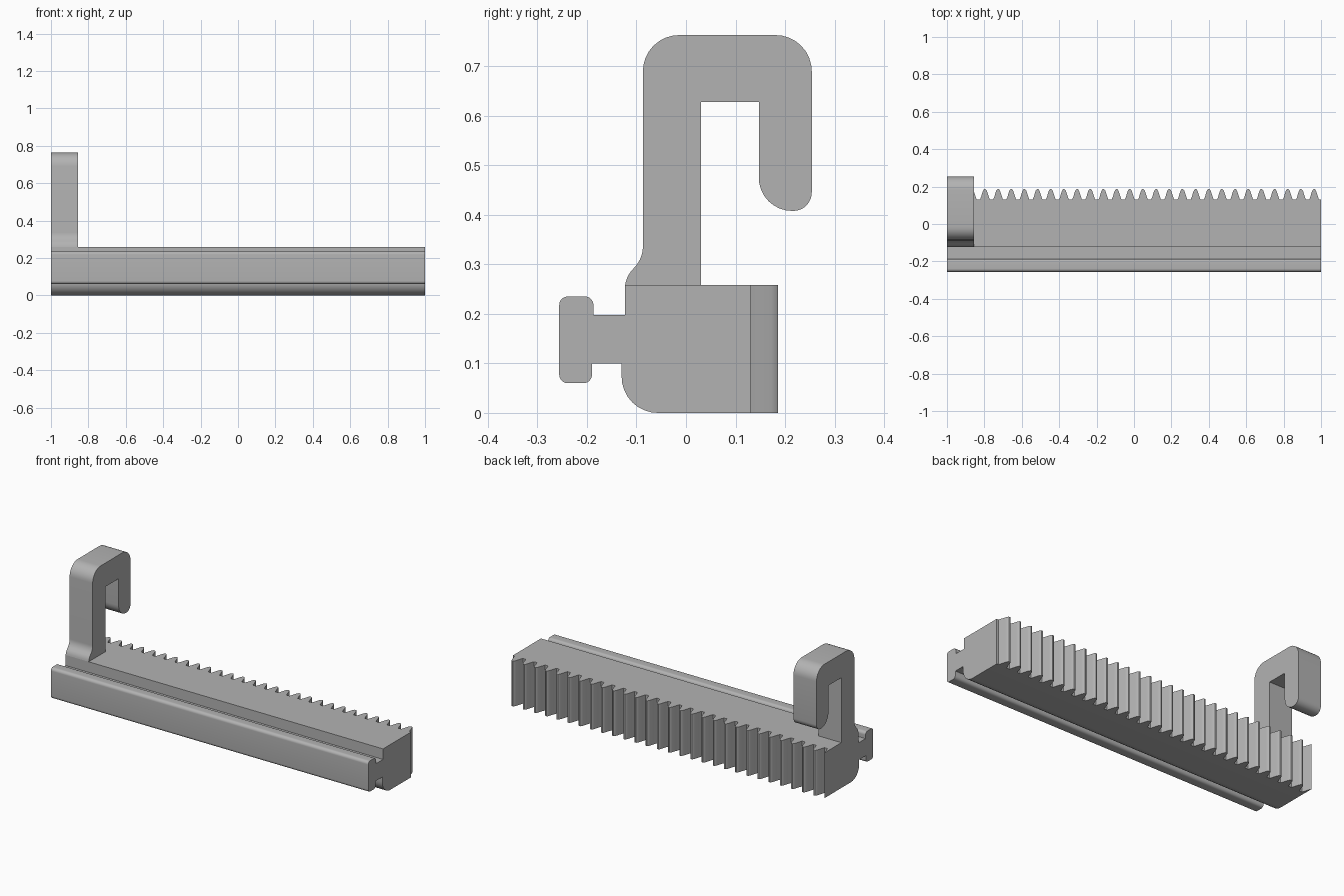
import bpy, bmesh, math
from mathutils import Vector

cube = bpy.data.objects.get("Cube")
if cube:
    bpy.data.objects.remove(cube, do_unlink=True)

grey = bpy.data.materials.new("plain grey")
grey.use_nodes = True
grey.diffuse_color = (0.45, 0.45, 0.45, 1)
grey.node_tree.nodes["Principled BSDF"].inputs["Base Color"].default_value = (0.45, 0.45, 0.45, 1)


def rounded(corners, steps=8):
    """Outline from (u, v, tangent length) corners, each rounded by an exact arc."""
    out = []
    for i, (u, v, d) in enumerate(corners):
        p = Vector((u, v))
        if d == 0:
            out.append(p)
            continue
        to_prev = (Vector(corners[i - 1][:2]) - p).normalized()
        to_next = (Vector(corners[(i + 1) % len(corners)][:2]) - p).normalized()
        w = math.sin(to_prev.angle(to_next) / 2)
        a, b = p + to_prev * d, p + to_next * d
        for k in range(steps + 1):
            t = k / steps
            ka, kp, kb = (1 - t) ** 2, 2 * w * t * (1 - t), t * t
            out.append((a * ka + p * kp + b * kb) / (ka + kp + kb))
    return out


def extrude(name, points, offset):
    """Solid from a closed 3D outline pushed along offset."""
    bm = bmesh.new()
    face = bm.faces.new([bm.verts.new(p) for p in points])
    new = bmesh.ops.extrude_face_region(bm, geom=[face], use_keep_orig=True)["geom"]
    bmesh.ops.translate(bm, vec=offset, verts=[g for g in new if isinstance(g, bmesh.types.BMVert)])
    bmesh.ops.recalc_face_normals(bm, faces=bm.faces)
    mesh = bpy.data.meshes.new(name)
    bm.to_mesh(mesh)
    bm.free()
    mesh.materials.append(grey)
    obj = bpy.data.objects.new(name, mesh)
    bpy.context.collection.objects.link(obj)
    bpy.ops.object.select_all(action='DESELECT')
    obj.select_set(True)
    bpy.context.view_layer.objects.active = obj
    bpy.ops.object.shade_smooth_by_angle(angle=math.radians(28))
    return obj


TOP = 0.258
ROOT = 0.13
BACK = 0.12

# Bar with its T-shaped front rail
bar = rounded([
    (BACK, 0, 0), (-0.13, 0, 0.073), (-0.13, 0.1, 0), (-0.19, 0.1, 0),
    (-0.19, 0.06, 0.017), (-0.256, 0.06, 0.017), (-0.256, 0.235, 0.017), (-0.187, 0.235, 0.017),
    (-0.187, 0.198, 0), (-0.123, 0.198, 0), (-0.123, TOP, 0), (BACK, TOP, 0)])
extrude("bar_with_rail", [(-1, y, z) for y, z in bar], (2, 0, 0))

# Hook standing on one end of the bar
hook = rounded([
    (-0.123, TOP, 0), (-0.119, 0.277, 0.014), (-0.087, 0.313, 0.024),
    (-0.087, 0.763, 0.073), (0.254, 0.763, 0.073), (0.254, 0.408, 0.037), (0.147, 0.408, 0.067),
    (0.147, 0.628, 0), (0.03, 0.628, 0), (0.03, TOP, 0)])
extrude("hook", [(-1, y, z) for y, z in hook], (0.145, 0, 0))

# Rack of rounded teeth along the back, cut off at the hook end
half_tooth = [(0.026, ROOT), (0.019, 0.15), (0.0125, 0.172), (0.008, 0.182), (0.004, 0.186)]
tooth = [(-x, y) for x, y in half_tooth] + [(x, y) for x, y in reversed(half_tooth)]
pitch = 0.0704
outline = [(-1, BACK), (-1, 0.182)]
for i in range(29):
    centre = 0.963 - pitch * (28 - i)
    outline += [(centre + x, y) for x, y in tooth if centre + x > -0.999]
outline += [(1, ROOT), (1, BACK)]
extrude("tooth_rack", [(x, y, 0) for x, y in outline], (0, 0, TOP))
